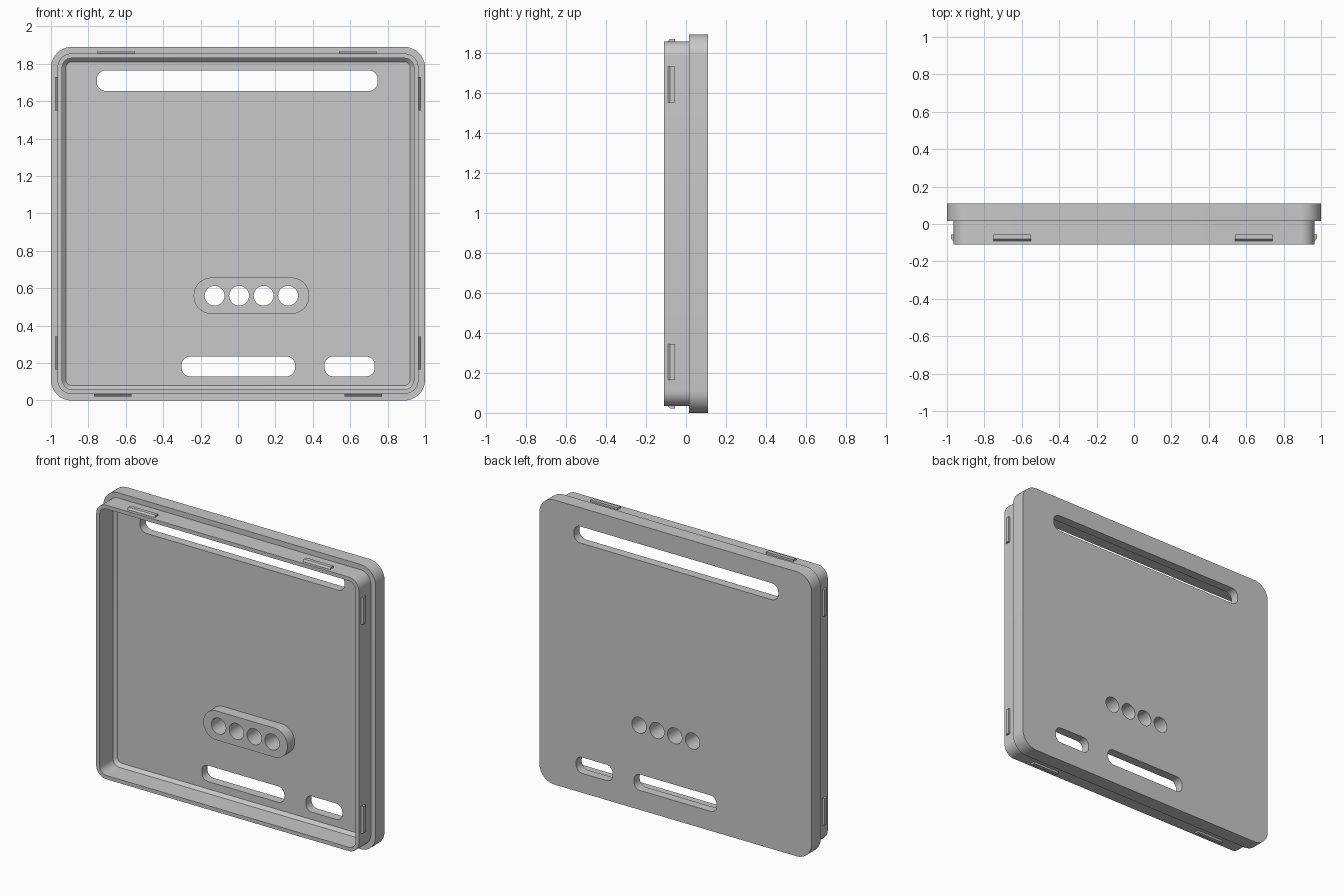
import bpy
import bmesh
from math import sin, cos, pi, radians
from mathutils import Matrix

cube = bpy.data.objects.get("Cube")
if cube:
    bpy.data.objects.remove(cube, do_unlink=True)

grey = bpy.data.materials.new("plain grey")
grey.use_nodes = True
grey.diffuse_color = (0.58, 0.58, 0.58, 1)
grey.node_tree.nodes["Principled BSDF"].inputs["Base Color"].default_value = grey.diffuse_color


def rounded_rect(cx, cz, half_w, half_h, radius, steps=10):
    """Outline in the x-z plane, walked corner by corner."""
    points = []
    for corner, (sx, sz) in enumerate([(1, 1), (-1, 1), (-1, -1), (1, -1)]):
        for i in range(steps + 1):
            a = (corner + i / steps) * pi / 2
            points.append((cx + sx * (half_w - radius) + radius * cos(a),
                           cz + sz * (half_h - radius) + radius * sin(a)))
    return points


def loft(name, rings):
    """Join matching outlines placed at depths y, capping both ends."""
    bm = bmesh.new()
    loops = [[bm.verts.new((x, y, z)) for x, z in outline] for outline, y in rings]
    for a, b in zip(loops, loops[1:]):
        for i in range(len(a)):
            j = (i + 1) % len(a)
            bm.faces.new((a[i], a[j], b[j], b[i]))
    bm.faces.new(loops[0])
    bm.faces.new(loops[-1])
    bmesh.ops.remove_doubles(bm, verts=bm.verts, dist=1e-5)
    bmesh.ops.recalc_face_normals(bm, faces=bm.faces)
    mesh = bpy.data.meshes.new(name)
    bm.to_mesh(mesh)
    bm.free()
    mesh.materials.append(grey)
    obj = bpy.data.objects.new(name, mesh)
    bpy.context.collection.objects.link(obj)
    return obj


def select_only(obj):
    bpy.ops.object.select_all(action="DESELECT")
    obj.select_set(True)
    bpy.context.view_layer.objects.active = obj


def cut(obj, cutters):
    select_only(obj)
    for cutter in cutters:
        mod = obj.modifiers.new("opening", "BOOLEAN")
        mod.operation = "DIFFERENCE"
        mod.solver = "EXACT"
        mod.object = cutter
        bpy.ops.object.modifier_apply(modifier=mod.name)


# Tray: back panel, stepped rim, hollow and chamfered floor edge in one loft
MID = 0.945
profile = [(0, 0.11), (0, 0.015), (0.035, 0.015), (0.035, -0.11),
           (0.06, -0.11), (0.06, 0.03), (0.08, 0.05)]
tray = loft("tray", [(rounded_rect(0, MID, 1 - inset, MID - inset, 0.11 - inset), y)
                     for inset, y in profile])

# Raised boss around the round holes
boss_outline = rounded_rect(0.072, 0.56, 0.309, 0.097, 0.096, 16)
boss = loft("hole_boss", [(boss_outline, 0.05), (boss_outline, -0.025)])


def cutter(outline):
    obj = loft("cutter", [(outline, -0.2), (outline, 0.2)])
    obj.hide_render = True
    return obj


# Slots and round holes
slots = [cutter(rounded_rect(-0.004, 1.71, 0.751, 0.055, 0.048)),
         cutter(rounded_rect(0.002, 0.182, 0.303, 0.053, 0.045)),
         cutter(rounded_rect(0.597, 0.182, 0.134, 0.053, 0.045))]
holes = [cutter(rounded_rect(-0.125 + 0.131 * i, 0.56, 0.053, 0.053, 0.0529))
         for i in range(4)]
cut(tray, slots + holes)
cut(boss, holes)
for obj in slots + holes:
    bpy.data.objects.remove(obj, do_unlink=True)


# Snap tabs around the rim: angle turns the outward direction from up
def snap_tab(name, x, z, angle, length):
    bm = bmesh.new()
    section = [(-0.09, -0.005), (-0.09, 0.002), (-0.08, 0.013), (-0.055, 0.013), (-0.055, -0.005)]
    ends = [[bm.verts.new((s * length / 2, y, h)) for y, h in section] for s in (-1, 1)]
    for end in ends:
        bm.faces.new(end)
    for i in range(len(section)):
        j = (i + 1) % len(section)
        bm.faces.new((ends[0][i], ends[0][j], ends[1][j], ends[1][i]))
    bmesh.ops.recalc_face_normals(bm, faces=bm.faces)
    bm.transform(Matrix.Translation((x, 0, z)) @ Matrix.Rotation(radians(angle), 4, "Y"))
    mesh = bpy.data.meshes.new(name)
    bm.to_mesh(mesh)
    bm.free()
    mesh.materials.append(grey)
    bpy.context.collection.objects.link(bpy.data.objects.new(name, mesh))


for x in (-0.65, 0.64):
    snap_tab("top_tab", x, 1.855, 0, 0.2)
for x in (-0.67, 0.67):
    snap_tab("bottom_tab", x, 0.035, 180, 0.2)
for z in (0.254, 1.64):
    snap_tab("left_tab", 0.965, z, 90, 0.178)
    snap_tab("right_tab", -0.965, z, -90, 0.178)

# Smooth the rounded corners, keep the edges crisp
for obj in (tray, boss):
    select_only(obj)
    bpy.ops.object.shade_smooth_by_angle(angle=radians(30))
